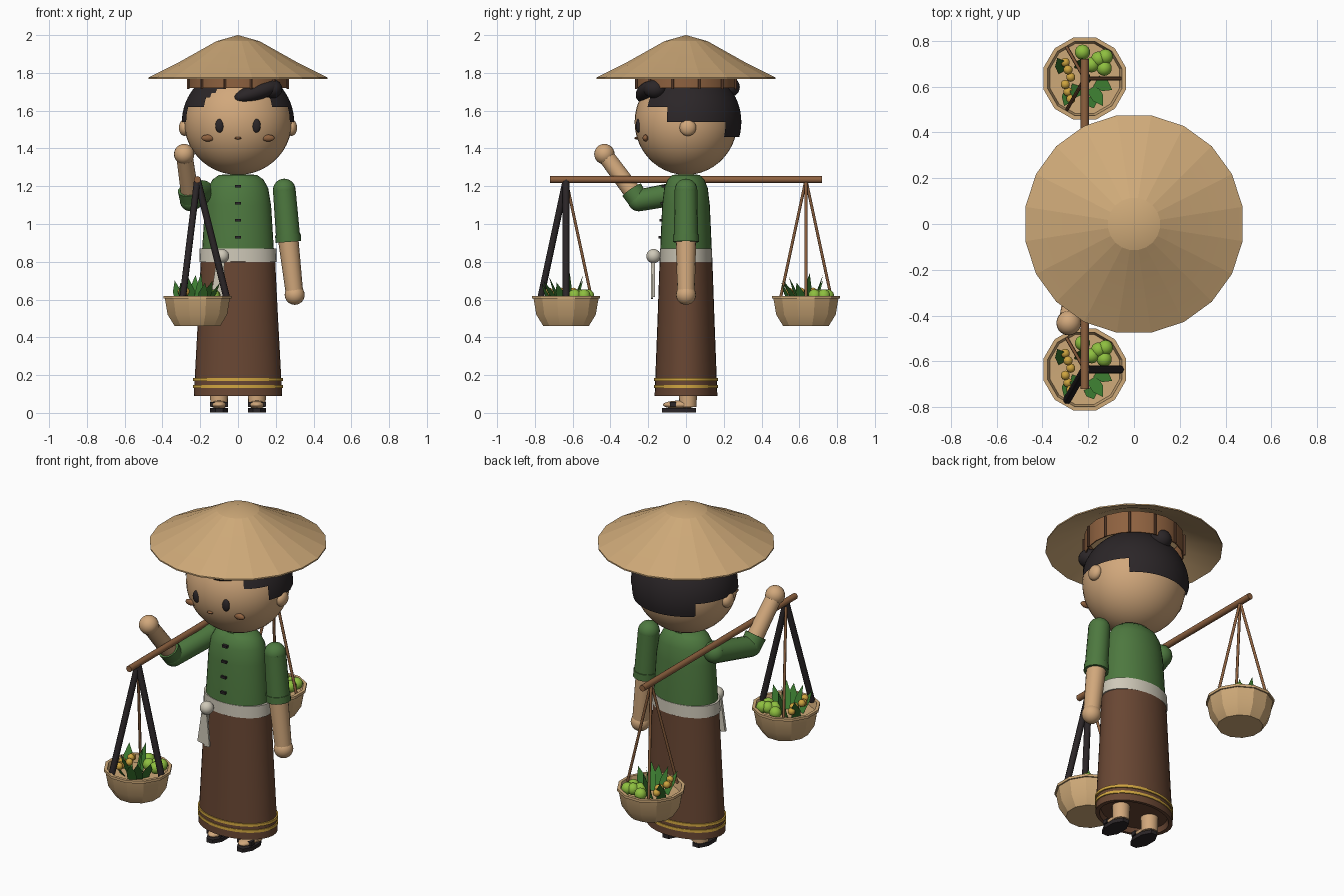
import bpy, bmesh, math
from mathutils import Vector, Matrix

if "Cube" in bpy.data.objects:
    bpy.data.objects.remove(bpy.data.objects["Cube"])


def material(name, *rgb):
    m = bpy.data.materials.new(name)
    m.use_nodes = True
    m.diffuse_color = (*rgb, 1)
    m.node_tree.nodes["Principled BSDF"].inputs["Base Color"].default_value = (*rgb, 1)
    return m


SKIN = material("warm_skin", .64, .39, .20)
STRAW = material("straw", .62, .40, .19)
BLACK = material("soft_black", .024, .019, .021)
GREEN = material("blouse_green", .075, .19, .05)
CREAM = material("cream_cloth", .62, .58, .48)
BROWN = material("skirt_brown", .14, .062, .033)
WOOD = material("wood", .27, .12, .05)
LIME = material("lime", .27, .52, .05)
LEAF = material("leaf_green", .045, .2, .03)
GOLD = material("gold", .62, .37, .05)


def finish(bm, name, mat, angle=40):
    """Make an object, smooth below the given crease angle."""
    bmesh.ops.recalc_face_normals(bm, faces=bm.faces)
    for f in bm.faces:
        f.smooth = angle > 0
    for e in bm.edges:
        e.smooth = e.calc_face_angle(0) < math.radians(angle)
    me = bpy.data.meshes.new(name)
    bm.to_mesh(me)
    bm.free()
    me.materials.append(mat)
    ob = bpy.data.objects.new(name, me)
    bpy.context.collection.objects.link(ob)
    return ob


def lathe(name, mat, profile, sides=32, sy=1, centre=(0, 0), angle=40, turn=0):
    """Revolve (radius, z) pairs about a vertical axis."""
    bm = bmesh.new()
    rings = []
    for r, z in profile:
        if r == 0:
            rings.append([bm.verts.new((*centre, z))] * sides)
            continue
        rings.append([bm.verts.new((centre[0] + r * math.cos(a), centre[1] + sy * r * math.sin(a), z))
                      for a in (math.tau * (i + turn) / sides for i in range(sides))])
    for lo, hi in zip(rings, rings[1:]):
        for i in range(sides):
            j = (i + 1) % sides
            bm.faces.new(list(dict.fromkeys((lo[i], lo[j], hi[j], hi[i]))))
    return finish(bm, name, mat, angle)


def ball(name, mat, loc, size, seg=20):
    size = size if isinstance(size, tuple) else (size,) * 3
    bm = bmesh.new()
    bmesh.ops.create_uvsphere(bm, u_segments=seg, v_segments=seg // 2 + 2, radius=1,
                              matrix=Matrix.Translation(loc) @ Matrix.Diagonal((*size, 1)))
    return finish(bm, name, mat, 60)


def rod(name, mat, a, b, r1, r2=None, seg=16):
    """Tapered rod between two points."""
    a, b = Vector(a), Vector(b)
    d = b - a
    bm = bmesh.new()
    bmesh.ops.create_cone(bm, cap_ends=True, segments=seg, radius1=r1, radius2=r1 if r2 is None else r2,
                          depth=d.length,
                          matrix=Matrix.Translation((a + b) / 2) @ d.to_track_quat('Z', 'Y').to_matrix().to_4x4())
    return finish(bm, name, mat, 50)


def box(name, mat, loc, size, tilt=0):
    bm = bmesh.new()
    bmesh.ops.create_cube(bm, size=1, matrix=Matrix.Translation(loc) @ Matrix.Rotation(tilt, 4, 'Y')
                          @ Matrix.Diagonal((*size, 1)))
    return finish(bm, name, mat, 0)


# Straw hat, with inner band and ribs
lathe("hat", STRAW, [(0, 2), (.115, 1.968), (.31, 1.86), (.48, 1.775), (.48, 1.767),
                     (.31, 1.845), (.115, 1.95), (0, 1.98)], 20, angle=8, turn=.5)
lathe("hat_band", WOOD, [(.262, 1.85), (.268, 1.85), (.268, 1.72), (.262, 1.72), (.262, 1.85)], 20)
for i in range(12):
    a = math.tau * (i + .5) / 12
    p = Vector((.272 * math.cos(a), .272 * math.sin(a), 0))
    rod("hat_rib", BROWN, p + Vector((0, 0, 1.715)), p + Vector((0, 0, 1.84)), .007, seg=6)

# Head and face
ball("head", SKIN, (0, 0, 1.54), (.285, .272, .28), 40)
ball("nose", WOOD, (0, -.262, 1.455), (.018, .012, .007), 12)
for side, s in (("left", 1), ("right", -1)):
    ball(side + "_ear", SKIN, (s * .283, .01, 1.51), (.03, .044, .044))
    ball(side + "_eye", BLACK, (s * .097, -.252, 1.52), (.023, .014, .036))
    ball(side + "_cheek", WOOD, (s * .16, -.215, 1.455), (.034, .015, .018), 16)

# Hair cap trimmed in steps, with fringe and bun
hair = ball("hair", BLACK, (0, .008, 1.54), (.297, .285, .29), 64)
bm = bmesh.new()
bm.from_mesh(hair.data)


def hairline(y):
    if y < -.2:
        return 1.75
    if y < -.11:
        return 1.615
    return 1.54 if y < .2 else 1.46


bmesh.ops.delete(bm, geom=[f for f in bm.faces
                           if f.calc_center_median().z < hairline(f.calc_center_median().y)], context='FACES')
bm.to_mesh(hair.data)
bm.free()
fringe = ball("fringe", BLACK, (0, 0, 0), (.13, .055, .045))
fringe.location, fringe.rotation_euler = (.1, -.205, 1.7), (0, -.3, .25)
ball("fringe_side", BLACK, (.18, -.165, 1.715), (.055, .06, .05))
ball("hair_bun", BLACK, (0, .225, 1.725), (.06, .06, .055))

# Blouse, sash and skirt
lathe("blouse", GREEN, [(0, 1.265), (.1, 1.26), (.135, 1.235), (.16, 1.19), (.175, 1.1), (.19, .86)], 32, .72)
lathe("sash", CREAM, [(.17, .87), (.203, .87), (.205, .8), (.17, .8)], 32, .68)
lathe("skirt", BROWN, [(.17, .81), (.197, .8), (.212, .5), (.234, .09), (.21, .09), (.2, .12), (0, .12)], 32, .71)
for z in (.14, .176):
    lathe("hem_stripe", GOLD, [(.228, z + .008), (.237, z + .008), (.238, z - .008), (.228, z - .008)], 32, .71)
for i in range(4):
    box("button", BLACK, (0, -.121 - .005 * i, 1.2 - .09 * i), (.032, .018, .014))

# Knotted cloth at the waist
ball("cloth_knot", CREAM, (-.085, -.172, .83), .038)
box("cloth_tail", CREAM, (-.105, -.172, .715), (.045, .016, .2), .15)
box("cloth_tail", CREAM, (-.085, -.18, .7), (.035, .012, .19), -.1)

# Legs and sandals
for side, s in (("left", 1), ("right", -1)):
    x = s * .1
    rod(side + "_leg", SKIN, (x, .01, .03), (x, .01, .2), .046, .05)
    ball(side + "_foot", SKIN, (x, -.035, .043), (.044, .088, .022))
    lathe(side + "_sole", BLACK, [(0, .025), (.052, .025), (.052, .003), (0, .003)], 8, 1.85, (x, -.037), turn=.5)
    box(side + "_strap", BLACK, (x, -.07, .045), (.094, .032, .024))

# Lowered left arm
shoulder, elbow, hand = (.245, 0, 1.18), (.266, 0, .92), (.3, 0, .625)
ball("left_shoulder", GREEN, shoulder, .06)
rod("left_sleeve", GREEN, shoulder, elbow, .06, .064)
rod("left_cuff", GREEN, (.264, 0, .945), (.267, 0, .905), .068)
rod("left_forearm", SKIN, elbow, hand, .054, .046)
ball("left_hand", SKIN, hand, .053)

# Raised right arm
shoulder, elbow, hand = (-.19, 0, 1.17), (-.25, -.25, 1.125), (-.285, -.432, 1.37)
ball("right_shoulder", GREEN, shoulder, .062)
rod("right_sleeve", GREEN, shoulder, elbow, .062, .058)
ball("right_elbow", GREEN, elbow, .058)
rod("right_cuff", GREEN, elbow, (-.259, -.287, 1.18), .057, .06)
rod("right_forearm", SKIN, elbow, hand, .048, .044)
ball("right_hand", SKIN, hand, .054)

# Carrying pole
X = -.215
rod("pole", WOOD, (X, -.72, 1.235), (X, .72, 1.235), .018)


def leaf(c, dx, dy, lean_x, lean_y, height):
    """Pointed leaf as a thin flattened blade."""
    base = Vector((c[0] + dx, c[1] + dy, .57))
    tip = Vector((base.x + lean_x, base.y + lean_y, height))
    across = Vector((-lean_y, lean_x, 0)).normalized() * .026
    middle = base.lerp(tip, .55)
    bm = bmesh.new()
    pts = [bm.verts.new(p) for p in (base - across, base + across, middle + across, tip, middle - across)]
    face = bm.faces.new(pts)
    bmesh.ops.solidify(bm, geom=[face], thickness=.008)
    finish(bm, "leaf", LEAF, 0)


# Hanging baskets with ropes and produce
for end, y in (("front", -.635), ("back", .635)):
    c = (X, y)
    lathe(end + "_basket", STRAW, [(0, .46), (.125, .46), (.163, .52), (.178, .605), (.186, .605), (.186, .62),
                                   (.168, .62), (.158, .575), (0, .57)], 12, 1, c, 25, .5)
    for i in range(3):
        a = math.tau * i / 3
        dark = end == "front" and i != 1
        rod(end + "_rope", BLACK if dark else WOOD, (X, y, 1.235),
            (X + .155 * math.cos(a), y + .155 * math.sin(a), .61), .018 if dark else .008, seg=8)
    for dx, dy in ((-.01, .115), (.06, .085), (.085, .045), (.03, .06), (.09, .095)):
        ball("lime", LIME, (X + dx, y + dy, .62), .034, 14)
    for i in range(6):
        ball("corn", GOLD, (X - .085 + .012 * (i % 3), y + .07 - .032 * i, .63 + .012 * (i % 2)), .021, 10)
    for dx, dy, lx, ly, h in ((-.09, .03, -.03, .06, .7), (-.03, -.03, -.02, -.06, .72), (.03, -.04, .05, -.08, .7),
                              (.05, -.01, .07, -.04, .69), (0, 0, .02, .02, .74), (-.06, -.05, -.03, -.07, .69),
                              (.02, -.08, .02, -.05, .69), (-.02, .04, .01, .05, .73)):
        leaf(c, dx, dy, lx, ly, h)
